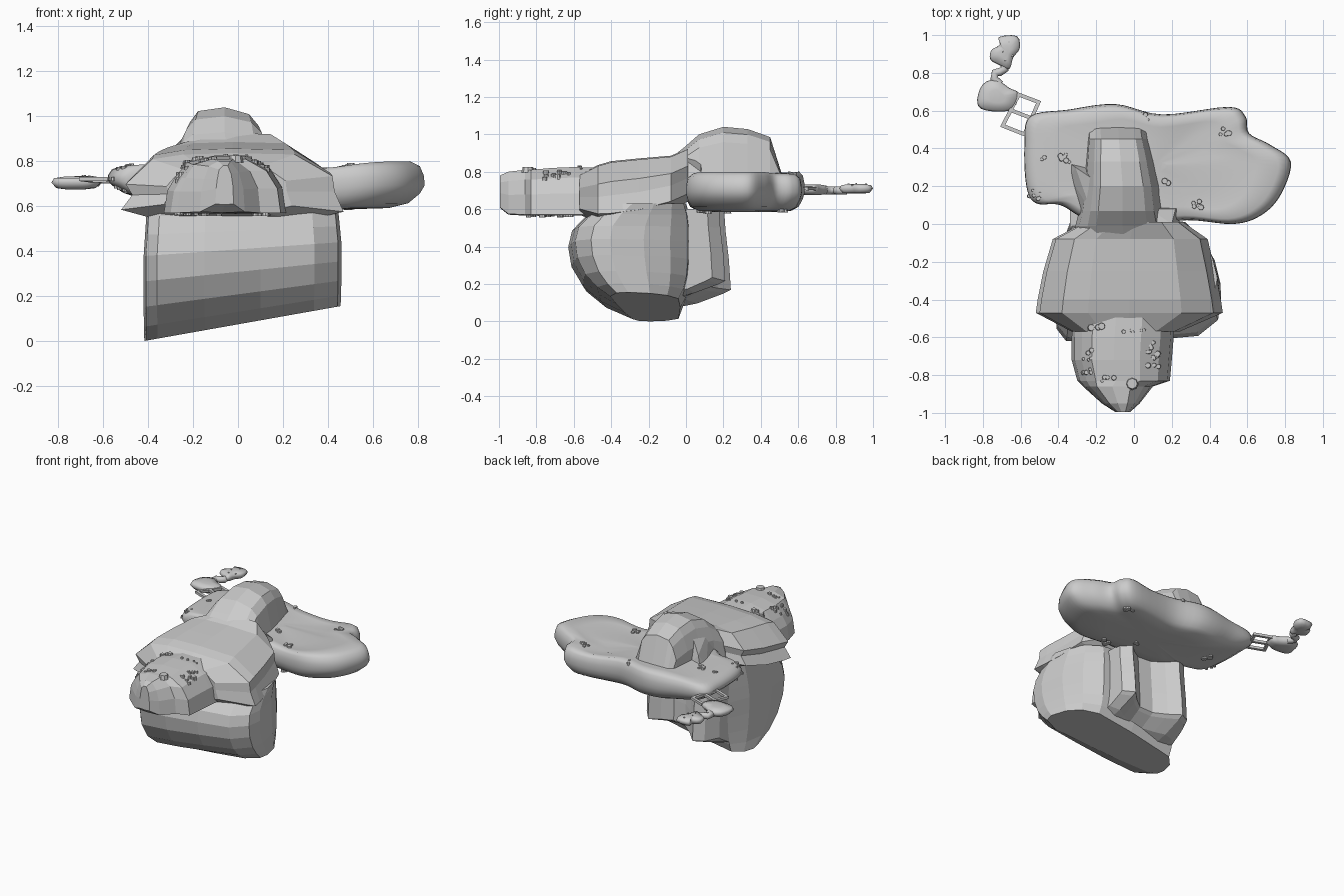
import bpy, bmesh, math, random
from mathutils import Vector
from mathutils.bvhtree import BVHTree

if "Cube" in bpy.data.objects:
    bpy.data.objects.remove(bpy.data.objects["Cube"])
random.seed(4)


def finish(name, bm, smooth=False):
    bmesh.ops.recalc_face_normals(bm, faces=bm.faces)
    me = bpy.data.meshes.new(name)
    bm.to_mesh(me)
    bm.free()
    if smooth:
        for p in me.polygons:
            p.use_smooth = True
    ob = bpy.data.objects.new(name, me)
    bpy.context.collection.objects.link(ob)
    return ob


def loft(name, rings, smooth=False):
    bm = bmesh.new()
    vs = [[bm.verts.new(p) for p in r] for r in rings]
    n = len(rings[0])
    for a, b in zip(vs, vs[1:]):
        for i in range(n):
            j = (i + 1) % n
            bm.faces.new((a[i], a[j], b[j], b[i]))
    bm.faces.new(vs[0])
    bm.faces.new(vs[-1])
    return finish(name, bm, smooth)


def sections(shape, rows, axis):
    # each row: position on axis, low/high across, low/high z
    out = []
    for t, a0, a1, z0, z1 in rows:
        ring = []
        for u, v in shape:
            a, z = a0 + u * (a1 - a0), z0 + v * (z1 - z0)
            ring.append((t, a, z) if axis == 'x' else (a, t, z))
        out.append(ring)
    return out


def hull(name, pts):
    bm = bmesh.new()
    for p in pts:
        bm.verts.new(p)
    bmesh.ops.convex_hull(bm, input=bm.verts)
    return finish(name, bm)


# lower boulder: stacked plan outlines, underside rising to the right
plan = [(-.34, .96), (-.4, .7), (-.42, .35), (-.41, .1), (-.36, 0), (-.15, -.02), (.1, 0),
        (.34, .03), (.445, .16), (.46, .32), (.43, .6), (.37, .82), (.27, .97), (0, 1)]
rings = []
for t, front_l, front_r, back in [(0, -.27, -.44, -.03), (.1, -.42, -.5, 0), (.24, -.53, -.56, .02),
                                  (.42, -.6, -.6, .03), (.6, -.62, -.61, .03), (.75, -.6, -.59, .03),
                                  (.88, -.53, -.52, .02), (1, -.42, -.42, 0)]:
    ring = []
    for x, s in plan:
        w = (x + .42) / .88
        f = front_l + (front_r - front_l) * w
        z0 = .155 * w
        squeeze = 1 - .1 * max(0, t - .6) - .05 * max(0, .15 - t)
        ring.append((x * squeeze, f + (back - f) * s, z0 + (.63 - z0) * t))
    rings.append(ring)
loft("lower_boulder", rings)

# hollowed rear buttress
back_shape = [(0, -.2), (.5, -.12), (.9, 0), (1, .04), (.97, .4), (.92, .75), (.9, 1), (0, 1)]
loft("rear_buttress", sections(back_shape, [
    (-.34, -.12, .1, .15, .6), (-.29, -.12, .2, .15, .6), (-.22, -.12, .24, .15, .6),
    (-.15, -.12, .17, .16, .6), (-.07, -.12, .11, .17, .6), (.03, -.12, .1, .18, .6),
    (.1, -.12, .15, .19, .6), (.16, -.12, .21, .2, .6), (.22, -.12, .14, .22, .6)], 'x'))

# faceted cap above the boulder
cap_shape = [(0, .18), (.05, .4), (.02, .56), (.14, .93), (.28, 1), (.5, 1.02), (.78, 1),
             (.95, .68), (.96, .45), (1, .15), (.8, 0), (.2, 0)]
cap = loft("faceted_cap", sections(cap_shape, [
    (-.57, -.33, .24, .57, .78), (-.47, -.52, .47, .53, .83), (-.4, -.51, .46, .53, .85),
    (-.25, -.48, .43, .55, .865), (-.08, -.43, .39, .6, .88), (.01, -.26, .26, .64, .92)], 'y'))

# front snout, arched across
snout_shape = [(0, 0), (.03, .4), (.1, .65), (.2, .9), (.42, 1), (.68, 1), (.87, .78),
               (.97, .45), (1, 0), (.5, -.02)]
snout = loft("front_snout", sections(snout_shape, [
    (-.45, -.32, .22, .57, .82), (-.6, -.33, .21, .57, .825), (-.72, -.33, .2, .57, .82),
    (-.83, -.3, .19, .57, .81), (-.86, -.27, .1, .57, .81), (-.95, -.17, .03, .575, .8),
    (-.995, -.1, -.02, .61, .78)], 'y'))

# central hump behind the cap
hump_shape = [(0, 0), (.04, .5), (.13, .8), (.22, .95), (.5, 1), (.76, .91), (.86, .76), (1, 0)]
loft("top_hump", sections(hump_shape, [
    (-.1, -.3, .2, .68, .86), (-.01, -.31, .19, .7, .93), (.07, -.29, .17, .7, 1.0),
    (.2, -.27, .15, .7, 1.04), (.33, -.26, .12, .7, 1.028), (.45, -.25, .09, .7, .985),
    (.515, -.25, .08, .7, .78)], 'y'))
hull("side_spur", [(-.35, .33, .74), (-.34, .25, .76), (-.28, .0, .74), (-.24, .3, .76),
                   (-.22, .05, .92), (-.22, .24, .93), (-.31, .3, .84)])
hull("side_ledge", [(.08, 0, .7), (.24, .0, .7), (.24, .09, .7), (.08, .09, .7),
                    (.08, 0, .88), (.2, .0, .86), (.22, .08, .8), (.08, .08, .86)])

# smooth rear slab from a rounded outline
outline = [(-.58, .42), (-.57, .2), (-.52, .11), (-.39, .1), (-.24, .02), (0, -.01), (.28, .02),
           (.53, 0), (.68, .05), (.78, .16), (.83, .33), (.72, .42), (.61, .48), (.59, .57),
           (.5, .62), (.15, .58), (-.1, .635), (-.35, .605), (-.55, .57)]


def curve_ring(pts, steps=5):
    out, n = [], len(pts)
    for i in range(n):
        a, b, c, d = (Vector(pts[(i + k) % n]) for k in (-1, 0, 1, 2))
        for s in range(steps):
            t = s / steps
            out.append(.5 * (2 * b + (c - a) * t + (2 * a - 5 * b + 4 * c - d) * t * t
                             + (3 * b - a - 3 * c + d) * t ** 3))
    return out


def slab_ring(k, v):
    ring = []
    for p in curve_ring(outline):
        x, y = .1 + (p.x - .1) * k, .31 + (p.y - .31) * k
        end = max(0, -x - .2) / .38
        low, high = .585 + .07 * end, .8 - .025 * end
        high -= .045 * math.exp(-((x - .36) / .18) ** 2) * (1 - .35 * k)
        ring.append((x, y, low + v * (high - low)))
    return ring


slab = loft("rear_slab", [slab_ring(k, v) for k, v in [
    (.1, .0), (.5, .0), (.78, .03), (.9, .13), (.97, .33), (1, .5), (.995, .7),
    (.97, .9), (.91, 1), (.75, .98), (.5, .97), (.1, .97)]], True)

# ladder bridging the slab to the small islets
c0, c1, c2, c3 = (Vector(p) for p in ((-.61, .685, .71), (-.505, .645, .71),
                                      (-.58, .475, .72), (-.695, .52, .72)))
for i, (a, b) in enumerate([(c0, c3), (c1, c2), (c0, c1), (c3, c2),
                            ((c0 + c3) / 2, (c1 + c2) / 2)]):
    bm = bmesh.new()
    bmesh.ops.create_cube(bm, size=1)
    d = b - a
    bmesh.ops.scale(bm, vec=(d.length + .018, .02, .018), verts=bm.verts)
    bmesh.ops.rotate(bm, matrix=d.to_track_quat('X', 'Z').to_matrix(), verts=bm.verts)
    bmesh.ops.translate(bm, vec=(a + b) / 2, verts=bm.verts)
    finish("ladder_bar_%d" % i, bm)


# small islets and the bent neck between them
def islet(name, pts, z, h):
    base = curve_ring(pts, 3)
    c = sum(base, Vector((0, 0))) / len(base)
    return loft(name, [[(c.x + (p.x - c.x) * k, c.y + (p.y - c.y) * k, z + h * v) for p in base]
                       for k, v in ((.4, -.55), (.8, -.45), (1, 0), (.9, .35), (.4, .5))], True)


islet_a = islet("near_islet", [(-.83, .66), (-.8, .74), (-.73, .765), (-.66, .72), (-.61, .69),
                               (-.64, .61), (-.72, .595), (-.81, .61)], .705, .055)
islet_b = islet("far_islet", [(-.76, .87), (-.755, .92), (-.71, .95), (-.715, .99), (-.62, .995),
                              (-.605, .93), (-.64, .88), (-.66, .82), (-.71, .84)], .71, .05)
cu = bpy.data.curves.new("islet_neck", 'CURVE')
cu.dimensions = '3D'
cu.bevel_depth = .022
sp = cu.splines.new('POLY')
path = [(-.71, .74), (-.74, .77), (-.735, .8), (-.71, .805), (-.685, .82), (-.69, .86)]
sp.points.add(len(path) - 1)
for p, q in zip(sp.points, path):
    p.co = (*q, .7, 1)
bpy.context.collection.objects.link(bpy.data.objects.new("islet_neck", cu))


# pebbles dropped onto the surfaces
def pebbles(name, target, clusters, down=True):
    tb = bmesh.new()
    tb.from_mesh(target.data)
    tree = BVHTree.FromBMesh(tb)
    bm = bmesh.new()
    for cx, cy, sx, sy, count, size in clusters:
        for _ in range(count):
            x, y = cx + random.uniform(-sx, sx), cy + random.uniform(-sy, sy)
            hit = tree.ray_cast(Vector((x, y, 2 if down else -1)), Vector((0, 0, -1 if down else 1)))
            if hit[0] is None:
                continue
            r = size * random.uniform(.6, 1.15)
            new = bmesh.ops.create_cone(bm, cap_ends=True, segments=8, radius1=r,
                                        radius2=r * .8, depth=min(r * 1.4, .03))["verts"]
            bmesh.ops.translate(bm, vec=hit[0], verts=new)
    tb.free()
    finish(name, bm)


snout_spots = [(-.25, -.72, .03, .08, 12, .013), (.1, -.7, .03, .09, 12, .017),
               (-.13, -.83, .06, .02, 5, .014), (0, -.55, .06, .03, 5, .012),
               (-.2, -.54, .03, .01, 3, .03), (-.01, -.84, .005, .01, 1, .03)]
slab_spots = [(-.36, .34, .03, .03, 7, .016), (-.53, .16, .04, .03, 6, .012),
              (.33, .09, .03, .03, 6, .016), (.17, .22, .02, .01, 3, .018),
              (.48, .5, .03, .03, 5, .016), (.08, .56, .02, .02, 2, .014),
              (-.48, .34, .01, .02, 2, .012)]
pebbles("snout_pebbles", snout, snout_spots)
pebbles("snout_under_pebbles", snout, snout_spots[:3], False)
pebbles("slab_pebbles", slab, slab_spots)
pebbles("slab_under_pebbles", slab, slab_spots[:5], False)
pebbles("islet_pebbles", islet_b, [(-.68, .92, .05, .06, 8, .008)])
